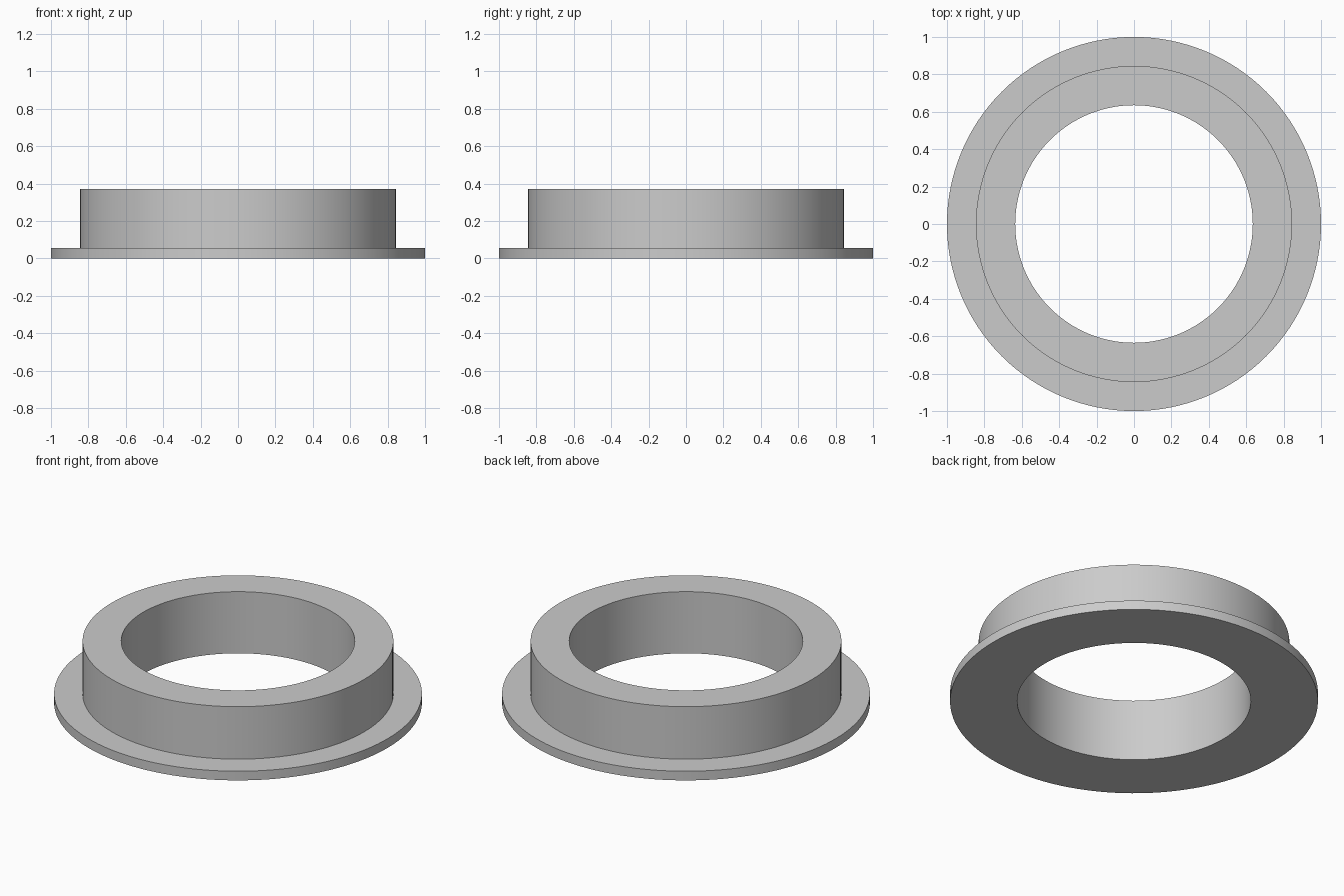
import bpy
import bmesh
from math import cos, sin, tau, radians

cube = bpy.data.objects.get("Cube")
if cube:
    bpy.data.objects.remove(cube, do_unlink=True)

# Single plain grey
grey = bpy.data.materials.new("light_grey")
grey.use_nodes = True
colour = (0.6, 0.6, 0.6, 1)
grey.diffuse_color = colour
grey.node_tree.nodes["Principled BSDF"].inputs["Base Color"].default_value = colour

SEGMENTS = 128
BORE, COLLAR, FLANGE = 0.635, 0.845, 1.0
STEP, TOP = 0.055, 0.37

# Closed cross-section (radius, height) of the flanged ring
profile = [(BORE, 0), (FLANGE, 0), (FLANGE, STEP),
           (COLLAR, STEP), (COLLAR, TOP), (BORE, TOP)]


def lathe(name, section, material):
    """Revolve a closed section around the z axis."""
    bm = bmesh.new()
    rings = []
    for i in range(SEGMENTS):
        a = tau * i / SEGMENTS
        rings.append([bm.verts.new((r * cos(a), r * sin(a), z)) for r, z in section])
    count = len(section)
    for i, ring in enumerate(rings):
        after = rings[(i + 1) % SEGMENTS]
        for j in range(count):
            k = (j + 1) % count
            bm.faces.new((ring[j], after[j], after[k], ring[k]))
    bmesh.ops.recalc_face_normals(bm, faces=bm.faces)
    mesh = bpy.data.meshes.new(name)
    bm.to_mesh(mesh)
    bm.free()
    mesh.materials.append(material)
    obj = bpy.data.objects.new(name, mesh)
    bpy.context.collection.objects.link(obj)
    return obj


# Flanged bushing ring, smooth around its walls with crisp rims
ring = lathe("flanged_ring", profile, grey)
bpy.ops.object.select_all(action="DESELECT")
ring.select_set(True)
bpy.context.view_layer.objects.active = ring
bpy.ops.object.shade_smooth_by_angle(angle=radians(30))
